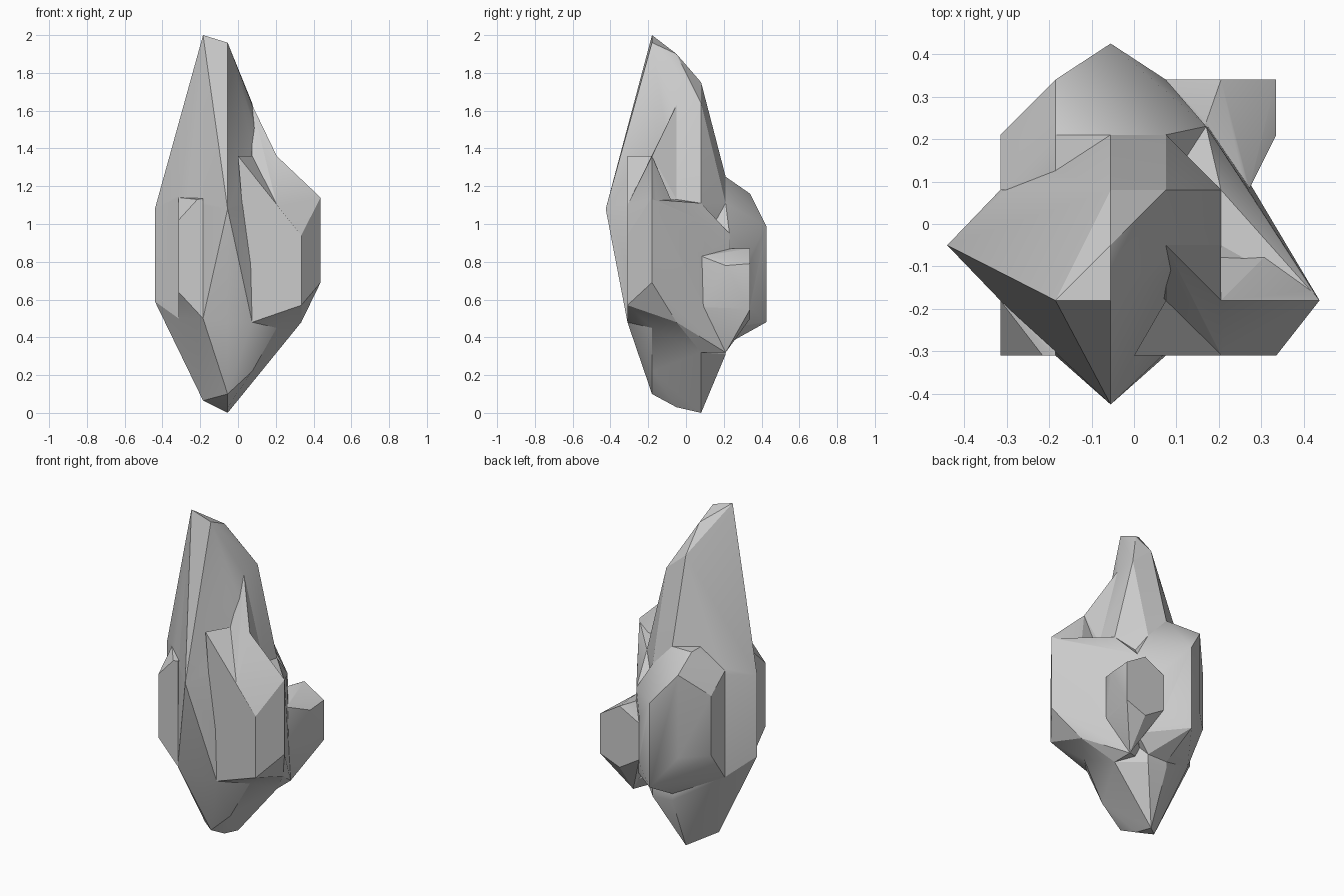
import bpy, bmesh, math

if "Cube" in bpy.data.objects:
    bpy.data.objects.remove(bpy.data.objects["Cube"])

# Coordinate planes shared by the rock's facets
A, B, C, D, E, F = -.315, -.185, -.055, .075, .205, .335      # x
a, b, c, d, e, f = -.31, -.18, -.05, .08, .21, .34            # y


def shard(name, pts, columns=()):
    """Convex shard from corner points; columns are (x, y, low, high) vertical edges."""
    bm = bmesh.new()
    for p in pts:
        bm.verts.new(p)
    for x, y, lo, hi in columns:
        bm.verts.new((x, y, lo))
        bm.verts.new((x, y, hi))
    r = bmesh.ops.convex_hull(bm, input=bm.verts[:])
    loose = {v for v in r["geom_interior"] + r["geom_unused"]
             if isinstance(v, bmesh.types.BMVert) and v.is_valid}
    if loose:
        bmesh.ops.delete(bm, geom=list(loose), context='VERTS')
    bmesh.ops.recalc_face_normals(bm, faces=bm.faces[:])
    me = bpy.data.meshes.new(name)
    bm.to_mesh(me)
    bm.free()
    ob = bpy.data.objects.new(name, me)
    bpy.context.collection.objects.link(ob)
    return ob


# Tall main spire with pointed foot
rock = shard("rock_spire", [
    (B, b, 2.0), (C, b, 1.96), (C, c, 1.9), (C, d, 1.75), (D, c, 1.63), (D, d, 1.64),
    (E, c, 1.13), (E, d, 1.11), (C, e, 1.25), (B, d, 1.25), (D, e, 1.11),
    (C, -.425, 1.08), (D, a, .48), (C, a, .48), (B, a, .5),
    (E, b, .45), (E, d, .32), (D, e, .31), (C, e, .32), (D, b, .22), (D, d, .17),
    (C, b, .1), (C, c, .03), (C, d, 0), (B, c, .065)],
    [(-.44, c, .59, 1.08), (A, b, .5, 1.15), (A, d, .48, 1.1)])

parts = [
    # Broad shard on the front right
    shard("front_right_shard", [
        (D, a, .48), (E, b, .45), (D, a, 1.1), (E, a, 1.1), (E, b, 1.36),
        (D, c, 1.05), (D, c, .45)],
        [(F, a, .57, .94), (.437, b, .69, 1.14), (F, c, .48, 1.06)]),
    # Thin peak leaning on that shard
    shard("front_peak", [
        (0, a, 1.36), (D, b, 1.36), (E, a, 1.1), (F, a, .94), (D, a, .48), (F, a, .57),
        (D, b, .6), (E, b, .6)]),
    # Ridge tying that shard to the spire
    shard("shoulder_ridge", [
        (D, c, 1.63), (E, b, 1.36), (D, b, 1.36), (E, c, 1.13), (C, c, 1.0),
        (D, b, 1.0), (E, b, 1.0), (E, a, 1.1)]),
    # Right flank
    shard("right_flank", [(E, d, .32), (E, b, .45), (E, e, .32)],
          [(.437, b, .69, 1.13), (F, c, .48, 1.06), (.27, d, .56, 1.0), (E, d, .4, 1.11),
           (E, c, .5, 1.13), (.17, .23, .4, .95), (0, d, .4, 1.1), (0, c, .4, 1.1)]),
    # Small slab on the front left
    shard("front_left_slab", [(A, a, 1.02), (A + .1, a, 1.13)],
          [(A, a, .64, 1.02), (B, a, .5, 1.135), (A, b, .5, 1.14), (B, b, .5, 1.14)]),
    # Large shard across the back
    shard("back_shard", [
        (B, e, 1.25), (C, e, 1.25), (D, e, 1.11), (B, f, 1.16),
        (B, d, 1.25), (D, d, 1.1), (C, e, .36), (D, e, .36), (D, d, .4)],
        [(C, .425, .48, .99), (B, f, .66, 1.0), (A, e, .66, 1.02), (A, d, .48, 1.12),
         (D, f, .56, .84), (.17, .23, .45, .95)]),
    # Knob on the back right
    shard("back_right_knob", [
        (E, f, .87), (F, e, .78), (.17, .24, .87), (E, e, .32), (E, f, .5),
        (D, f, .8), (D, f, .58)],
        [(F, f, .55, .79), (.27, d, .56, .83), (D, d, .5, .8)]),
]

# Fuse the shards into one solid rock
for p in parts:
    m = rock.modifiers.new("fuse", 'BOOLEAN')
    m.operation = 'UNION'
    m.solver = 'EXACT'
    m.object = p
bpy.context.view_layer.objects.active = rock
rock.select_set(True)
for m in list(rock.modifiers):
    bpy.ops.object.modifier_apply(modifier=m.name)
for p in parts:
    bpy.data.objects.remove(p, do_unlink=True)
rock.name = "rock"
bpy.ops.object.shade_smooth_by_angle(angle=math.radians(25))
